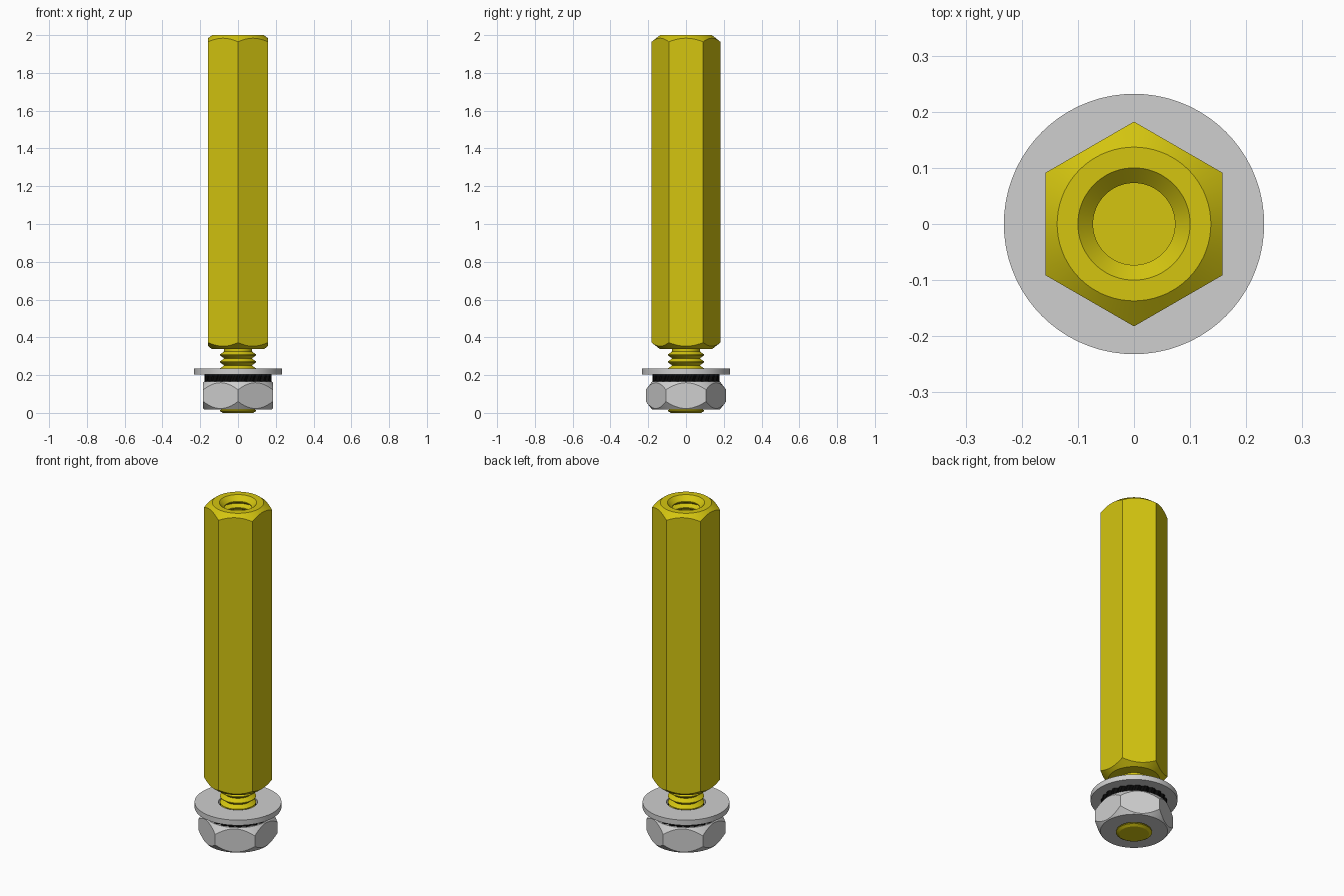
import bpy, bmesh, math

if "Cube" in bpy.data.objects:
    bpy.data.objects.remove(bpy.data.objects["Cube"])

N = 72  # samples around; a multiple of 6 puts samples on the hex corners


def material(name, colour):
    m = bpy.data.materials.new(name)
    m.diffuse_color = (*colour, 1)
    m.use_nodes = True
    m.node_tree.nodes["Principled BSDF"].inputs["Base Color"].default_value = m.diffuse_color
    return m


yellow = material("yellow_brass", (0.66, 0.56, 0.005))
steel = material("grey_steel", (0.62, 0.62, 0.62))
black = material("black_steel", (0.003, 0.003, 0.003))


def circle(r, z):
    return [(r * math.cos(t), r * math.sin(t), z)
            for t in (math.tau * i / N for i in range(N))]


def hexagon(apothem, r0, z0, slope):
    """Hexagon with corners on y; its rim lies on a cone, giving chamfer arcs."""
    pts = []
    for i in range(N):
        t = math.tau * i / N
        off = (t + math.pi / 6) % (math.pi / 3) - math.pi / 6
        r = apothem / math.cos(off)
        pts.append((r * math.cos(t), r * math.sin(t), z0 + slope * (r - r0)))
    return pts


def gear(r_out, r_in, z, turn, teeth=24):
    pts = []
    for i in range(teeth * 3):
        t = math.tau * i / (teeth * 3) + turn
        r = r_in if i % 3 == 0 else r_out
        pts.append((r * math.cos(t), r * math.sin(t), z))
    return pts


def loft(name, rings, mat, tube=False, smooth=25):
    """Skin rings of equal length; a tube joins the last ring to the first."""
    bm = bmesh.new()
    vs = [[bm.verts.new(p) for p in ring] for ring in rings]
    n = len(vs[0])
    pairs = list(zip(vs, vs[1:])) + ([(vs[-1], vs[0])] if tube else [])
    for a, b in pairs:
        for i in range(n):
            j = (i + 1) % n
            bm.faces.new((a[i], a[j], b[j], b[i]))
    if not tube:
        bm.faces.new(vs[0])
        bm.faces.new(vs[-1])
    bmesh.ops.recalc_face_normals(bm, faces=bm.faces)
    me = bpy.data.meshes.new(name)
    bm.to_mesh(me)
    bm.free()
    me.materials.append(mat)
    ob = bpy.data.objects.new(name, me)
    bpy.context.collection.objects.link(ob)
    bpy.ops.object.select_all(action='DESELECT')
    ob.select_set(True)
    bpy.context.view_layer.objects.active = ob
    bpy.ops.object.shade_smooth_by_angle(angle=math.radians(smooth))
    return ob


PITCH = 0.037

# hex standoff with chamfered ends and a threaded blind hole
body = [circle(0.07, 0.337), circle(0.137, 0.337),
        hexagon(0.158, 0.137, 0.337, 0.78),
        hexagon(0.158, 0.137, 2.0, -0.78),
        circle(0.137, 2.0), circle(0.1, 2.0), circle(0.073, 1.973)]
for k in range(13):
    z = 1.973 - k * PITCH
    body += [circle(0.073, z - 0.006), circle(0.094, z - 0.0215), circle(0.073, z - PITCH)]
body.append(circle(0.073, 1.46))
loft("hex_standoff", body, yellow)

# threaded stud
stud = [circle(0.08, 0.0)]
for k in range(8, -1, -1):
    z = 0.307 - k * PITCH
    stud += [circle(0.096, z - 0.002), circle(0.096, z + 0.002), circle(0.073, z + PITCH / 2)]
stud.append(circle(0.073, 0.34))
loft("threaded_stud", stud, yellow)

# flat washer
loft("flat_washer", [circle(0.104, 0.203), circle(0.232, 0.203),
                     circle(0.232, 0.234), circle(0.104, 0.234)], steel, tube=True)

# toothed lock washer
loft("lock_washer", [gear(0.1, 0.1, 0.166, 0), gear(0.177, 0.166, 0.166, 0),
                     gear(0.177, 0.166, 0.202, 0.08), gear(0.1, 0.1, 0.202, 0.08)],
     black, tube=True)

# hex nut with chamfered faces on both sides
loft("hex_nut", [circle(0.094, 0.018), circle(0.18, 0.018),
                 hexagon(0.184, 0.18, 0.018, 1.3),
                 hexagon(0.184, 0.18, 0.165, -1.3),
                 circle(0.18, 0.165), circle(0.094, 0.165)], steel, tube=True)
